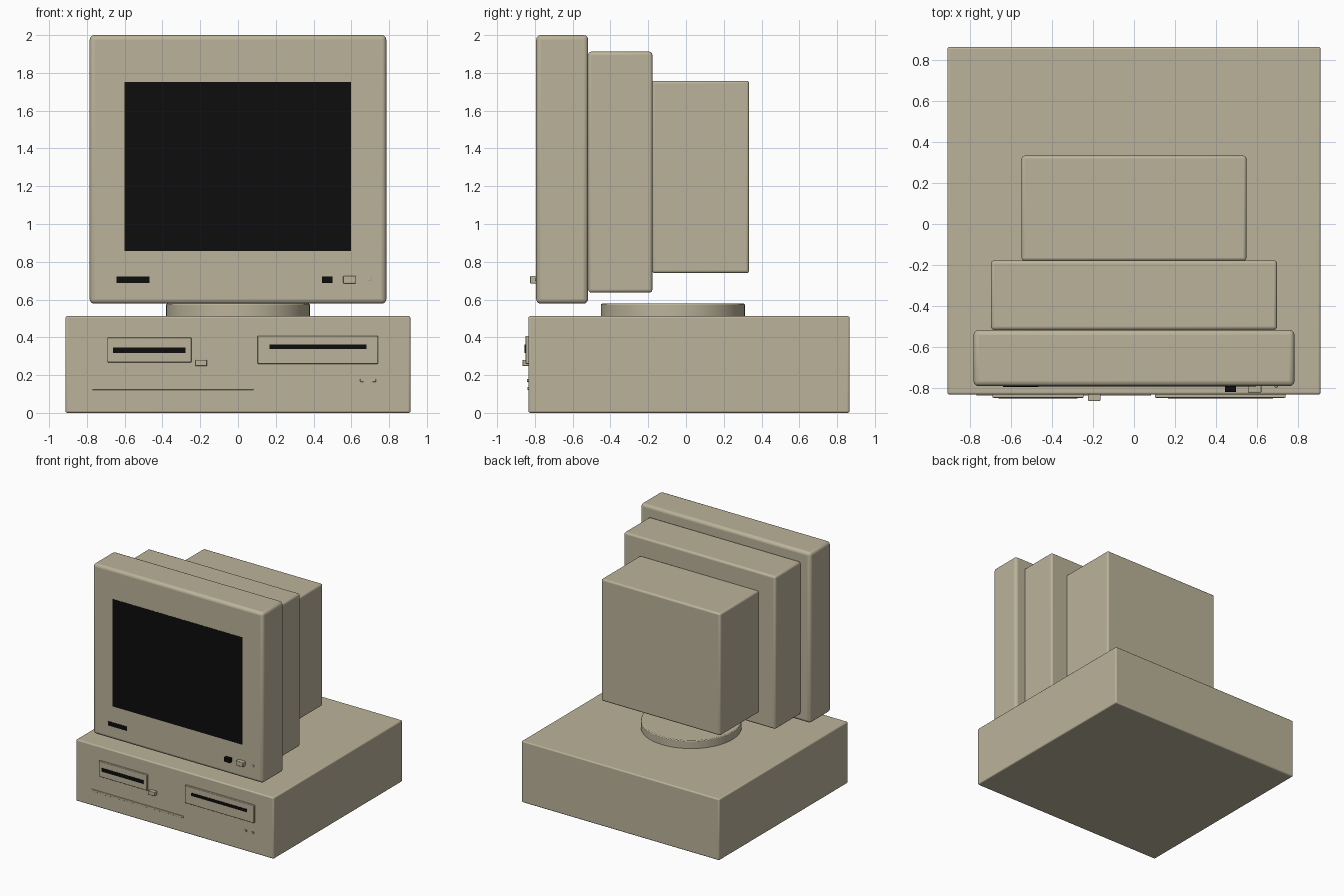
import bpy, math

if "Cube" in bpy.data.objects:
    bpy.data.objects.remove(bpy.data.objects["Cube"])


def material(name, rgb):
    m = bpy.data.materials.new(name)
    m.diffuse_color = (*rgb, 1)
    m.use_nodes = True
    m.node_tree.nodes["Principled BSDF"].inputs["Base Color"].default_value = m.diffuse_color
    return m


BEIGE = material("beige_plastic", (0.50, 0.45, 0.325))
BLACK = material("black", (0.004, 0.004, 0.004))


def finish(ob, name, mat, bevel=0, segments=3):
    ob.name = name
    ob.data.materials.append(mat)
    if bevel:
        b = ob.modifiers.new("bevel", 'BEVEL')
        b.width, b.segments = bevel, segments
        b.limit_method = 'ANGLE'
        bpy.ops.object.shade_smooth_by_angle(angle=math.radians(40))
    return ob


def box(name, x, y, z, mat=BEIGE, bevel=0, segments=3):
    """Box from (min, max) ranges on each axis."""
    bpy.ops.mesh.primitive_cube_add(size=1)
    ob = bpy.context.object
    ob.location = [(a + b) / 2 for a, b in (x, y, z)]
    ob.scale = [b - a for a, b in (x, y, z)]
    bpy.ops.object.transform_apply(location=False, rotation=False, scale=True)
    return finish(ob, name, mat, bevel, segments)


# Main housings
box("computer_case", (-0.913, 0.913), (-0.834, 0.866), (0, 0.512), bevel=0.01)
box("monitor_front", (-0.785, 0.785), (-0.793, -0.518), (0.578, 2.0), bevel=0.024)
box("monitor_middle", (-0.70, 0.70), (-0.518, -0.178), (0.637, 1.912), bevel=0.016)
box("monitor_back", (-0.55, 0.55), (-0.18, 0.334), (0.74, 1.758), bevel=0.014)

# Swivel stand
bpy.ops.mesh.primitive_cylinder_add(vertices=64, radius=0.381, depth=0.088,
                                    location=(0, -0.069, 0.534))
finish(bpy.context.object, "swivel_stand", BEIGE, 0.006, 2)

# Monitor face: screen, badge plate, buttons, light
F = -0.793
box("screen", (-0.60, 0.597), (F - 0.002, F + 0.005), (0.856, 1.751), BLACK)
box("badge_plate", (-0.642, -0.468), (F - 0.004, F + 0.004), (0.687, 0.721), BLACK)
box("power_switch", (0.446, 0.50), (F - 0.03, F + 0.01), (0.687, 0.721), BLACK)
box("monitor_button", (0.557, 0.623), (F - 0.032, F + 0.01), (0.685, 0.725), bevel=0.005)
box("monitor_light", (0.688, 0.704), (F - 0.006, F + 0.01), (0.698, 0.714), bevel=0.002)

# Case face: drive bays with slots, eject button, trim strip, lights
C = -0.834
bays = [("left", (-0.692, -0.246), (0.268, 0.398), (-0.663, -0.277), (0.318, 0.347)),
        ("right", (0.103, 0.741), (0.26, 0.407), (0.166, 0.679), (0.337, 0.361))]
for side, bx, bz, sx, sz in bays:
    box(side + "_drive_bay", bx, (C - 0.016, C + 0.01), bz, bevel=0.004, segments=2)
    box(side + "_drive_slot", sx, (C - 0.02, C - 0.012), sz, BLACK)
box("eject_button", (-0.225, -0.164), (-0.866, C + 0.01), (0.248, 0.281), bevel=0.004)
box("trim_strip", (-0.77, 0.082), (C - 0.006, C + 0.01), (0.122, 0.138), bevel=0.002)
for i, cx in enumerate((0.656, 0.721)):
    box(f"case_light_{i + 1}", (cx - 0.009, cx + 0.009), (C - 0.008, C + 0.01),
        (0.164, 0.18), bevel=0.002)
